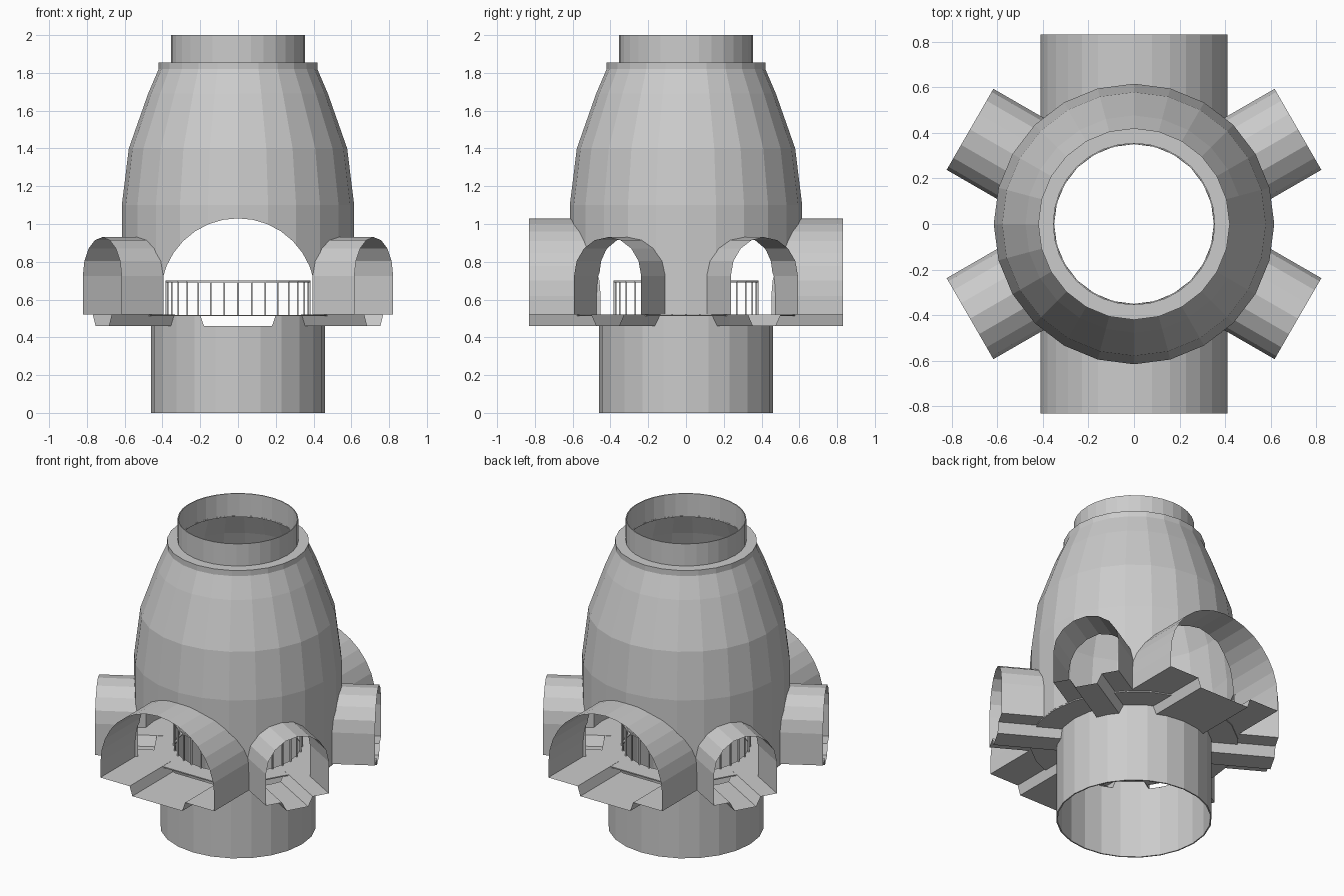
import bpy, bmesh
from math import sin, cos, pi, radians, sqrt

cube = bpy.data.objects.get("Cube")
if cube:
    bpy.data.objects.remove(cube)

SIDES = 24
FLOOR, TRENCH, REACH = 0.52, 0.46, 0.83
SHELL_R, BASE_R = 0.615, 0.46


def finish(name, bm):
    bmesh.ops.recalc_face_normals(bm, faces=bm.faces)
    mesh = bpy.data.meshes.new(name)
    bm.to_mesh(mesh)
    bm.free()
    obj = bpy.data.objects.new(name, mesh)
    bpy.context.collection.objects.link(obj)
    return obj


def revolve(name, profile, sides=SIDES):
    """Spin a closed (radius, z) loop around the vertical axis."""
    bm = bmesh.new()
    rings = [[bm.verts.new((r * cos(2 * pi * i / sides), r * sin(2 * pi * i / sides), z))
              for r, z in profile] for i in range(sides)]
    n = len(profile)
    for i in range(sides):
        a, b = rings[i], rings[(i + 1) % sides]
        for j in range(n):
            k = (j + 1) % n
            bm.faces.new((a[j], b[j], b[k], a[k]))
    return finish(name, bm)


def band(name, inner, outer, low, high, sides=SIDES):
    return revolve(name, [(outer, low), (outer, high), (inner, high), (inner, low)], sides)


def sweep(name, profile, starts, end, angle, capped=False):
    """Extrude a (sideways, z) loop outward along a compass angle."""
    c, s = cos(angle), sin(angle)
    bm = bmesh.new()

    def place(d, u, z):
        return bm.verts.new((d * c - u * s, d * s + u * c, z))

    near = [place(d, u, z) for d, (u, z) in zip(starts, profile)]
    far = [place(end, u, z) for u, z in profile]
    n = len(profile)
    for j in range(n):
        k = (j + 1) % n
        bm.faces.new((near[j], far[j], far[k], near[k]))
    if capped:
        bm.faces.new(near)
        bm.faces.new(far)
    return finish(name, bm)


def cut(target, cutter):
    cutter.hide_render = True
    mod = target.modifiers.new("opening", 'BOOLEAN')
    mod.operation = 'DIFFERENCE'
    mod.solver = 'EXACT'
    mod.object = cutter
    bpy.context.view_layer.objects.active = target
    bpy.ops.object.modifier_apply(modifier=mod.name)
    bpy.data.objects.remove(cutter)


def arch(half, top, steps):
    return [(half * cos(pi * i / steps), top - half + half * sin(pi * i / steps))
            for i in range(steps + 1)]


# Domed shell with a stepped collar
outer = [(SHELL_R, FLOOR), (SHELL_R, 1.1), (0.578, 1.4), (0.476, 1.69),
         (0.42, 1.82), (0.42, 1.856)]
inner = [(r - 0.01, z) for r, z in outer[:-1]] + [(0.41, 1.848)]
shell = revolve("shell", outer + [(0.35, 1.856), (0.35, 1.848)] + inner[::-1])

# Open neck, base tube and walkway floor
band("neck", 0.35, 0.356, 1.85, 2.0, 32)
base = band("base_tube", BASE_R - 0.008, BASE_R, 0, FLOOR - 0.005)
floor = band("ring_floor", 0.37, SHELL_R, FLOOR - 0.008, FLOOR - 0.001)

# Arched tunnels: angle, half width, top, arch steps, trench half widths
tunnels = [(a, 0.41, 1.03, 16, 0.2, 0.18) for a in (-90, 90)]
tunnels += [(a, 0.205, 0.93, 8, 0.1, 0.07) for a in (30, 150, 210, 330)]

for number, (deg, half, top, steps, wide, narrow) in enumerate(tunnels, 1):
    angle = radians(deg)
    roof = arch(half, top, steps)
    trench = [(-wide, FLOOR), (-narrow, TRENCH), (narrow, TRENCH), (wide, FLOOR)]
    profile = roof + [(-half, FLOOR)] + trench + [(half, FLOOR)]
    starts = [sqrt((BASE_R - 0.005 if p in trench else SHELL_R - 0.005) ** 2 - p[0] ** 2)
              for p in profile]
    sweep(f"tunnel_{number}", profile, starts, REACH, angle)

    # Doorway in the shell
    door = roof + [(-half, 0.3), (half, 0.3)]
    cut(shell, sweep("door_cutter", door, [0.3] * len(door), 0.9, angle, True))

    # Trench openings through the base tube and the floor
    slot = [(-wide, 0.6), *trench, (wide, 0.6)]
    cut(base, sweep("base_cutter", slot, [0.3] * len(slot), 0.6, angle, True))
    cut(floor, sweep("floor_cutter", slot, [0.49] * len(slot), 0.7, angle, True))

# Railing around the shaft
band("top_rail", 0.374, 0.384, 0.69, 0.70, 32)
bm = bmesh.new()
POSTS = 32
for i in range(POSTS):
    a = 2 * pi * i / POSTS
    post = bmesh.ops.create_cube(bm, size=1)["verts"]
    bmesh.ops.scale(bm, verts=post, vec=(0.008, 0.008, 0.18))
    bmesh.ops.translate(bm, verts=post, vec=(0.379 * cos(a), 0.379 * sin(a), 0.605))
finish("railing_posts", bm)
